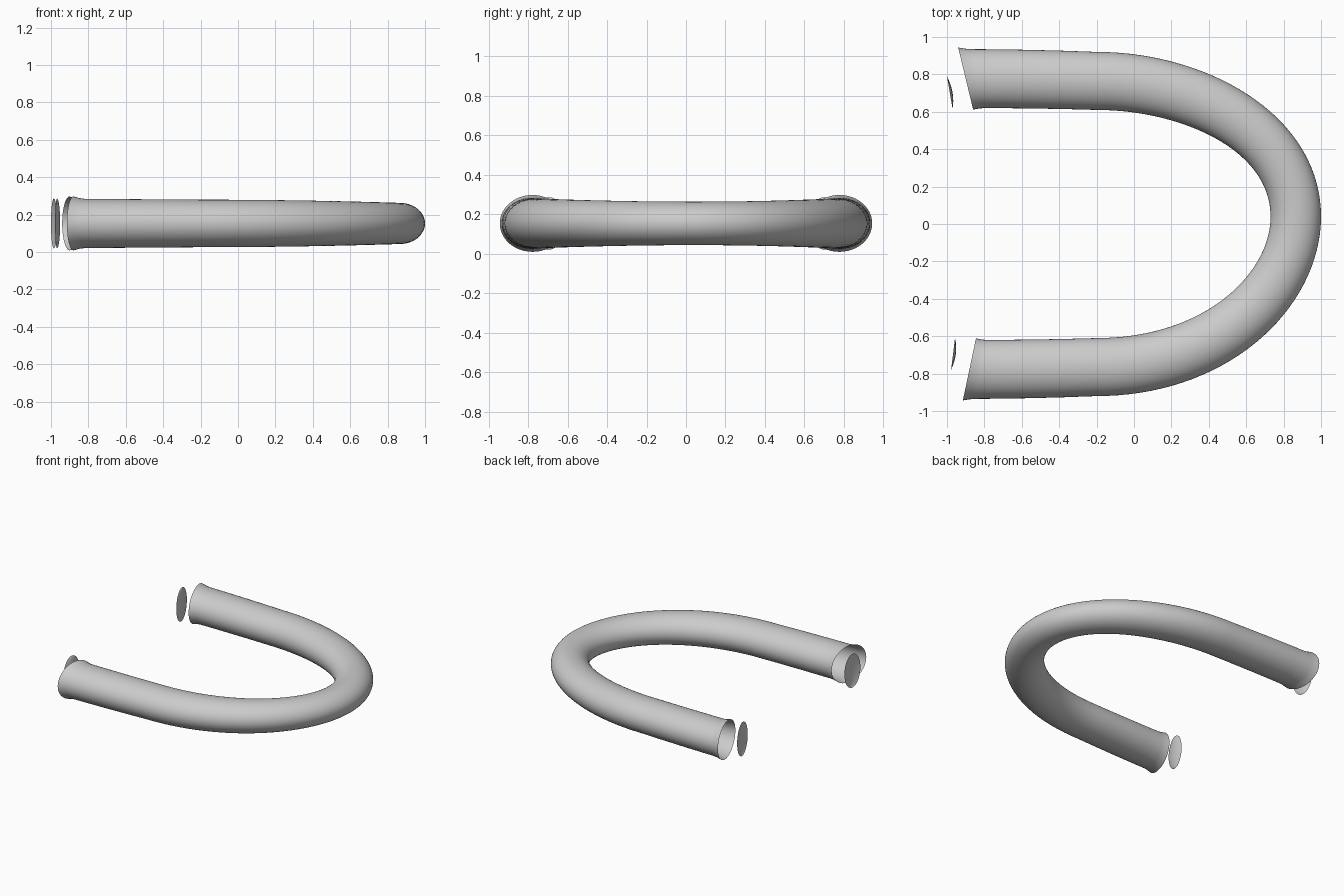
import bpy, bmesh, math
from mathutils import Vector

cube = bpy.data.objects.get("Cube")
if cube:
    bpy.data.objects.remove(cube, do_unlink=True)

MID_Z = 0.153
SIDES = 48

grey = bpy.data.materials.new("plain_grey")
grey.use_nodes = True
colour = (0.6, 0.6, 0.6, 1)
grey.diffuse_color = colour
bsdf = next(n for n in grey.node_tree.nodes if n.type == "BSDF_PRINCIPLED")
bsdf.inputs["Base Color"].default_value = colour


def finish(bm, name):
    bmesh.ops.recalc_face_normals(bm, faces=bm.faces)
    mesh = bpy.data.meshes.new(name)
    bm.to_mesh(mesh)
    bm.free()
    mesh.materials.append(grey)
    obj = bpy.data.objects.new(name, mesh)
    bpy.context.collection.objects.link(obj)
    for p in mesh.polygons:
        p.use_smooth = True
    return obj


def arm(side, outer_x, inner_x):
    """Stations (outer point, inner point, half height) from open end to bend."""
    out = []
    for t in (0, 0.02, 0.05, 0.09, 0.25, 0.5, 0.75):
        flare = 0.012 * max(0, 1 - t / 0.07)
        ox = outer_x + (-0.2 - outer_x) * t
        ix = inner_x + (-0.2 - inner_x) * t
        out.append((Vector((ox, side * (0.935 - 0.015 * t * t + flare * 0.7), 0)),
                    Vector((ix, side * (0.62 - 0.01 * t * t - flare * 0.7), 0)),
                    0.132 - 0.005 * t + flare))
    return out


def bend():
    """Stations round the half-ellipse joining both arms."""
    out = []
    for i in range(65):
        a = math.pi * (0.5 - i / 64)
        c, s = math.cos(a), math.sin(a)
        lean = 0.04 * c ** 3
        out.append((Vector((-0.2 + 1.2 * c, 0.92 * s + lean, 0)),
                    Vector((-0.2 + 0.93 * c, 0.61 * s + lean, 0)),
                    0.127 - 0.017 * c * c))
    return out


# Open-ended bent tube, swept from elliptical rings
stations = arm(1, -0.94, -0.86) + bend() + arm(-1, -0.915, -0.845)[::-1]
bm = bmesh.new()
rings = []
for outer, inner, height in stations:
    centre, half = (outer + inner) / 2, (outer - inner) / 2
    ring = []
    for k in range(SIDES):
        a = 2 * math.pi * k / SIDES
        ring.append(bm.verts.new(centre + half * math.cos(a)
                                 + Vector((0, 0, MID_Z + height * math.sin(a)))))
    rings.append(ring)
for r0, r1 in zip(rings, rings[1:]):
    for k in range(SIDES):
        n = (k + 1) % SIDES
        bm.faces.new((r0[k], r0[n], r1[n], r1[k]))
finish(bm, "bent_tube")


def end_sliver(name, near, far, bulge):
    """Thin lens-shaped shell beyond an open end."""
    near, far = Vector(near), Vector(far)
    bm = bmesh.new()
    rows = []
    for i in range(17):
        a = math.pi * (i / 16 - 0.5)
        w, z = math.cos(a), MID_Z + 0.133 * math.sin(a)
        mid = (near + far) / 2
        row = []
        for j in range(9):
            u = j / 4 - 1
            p = mid + (far - near) / 2 * u * w
            p.x += bulge * w * (1 - u * u)
            row.append(bm.verts.new((p.x, p.y, z)))
        rows.append(row)
    for r0, r1 in zip(rows, rows[1:]):
        for j in range(8):
            bm.faces.new((r0[j], r0[j + 1], r1[j + 1], r1[j]))
    bmesh.ops.remove_doubles(bm, verts=bm.verts, dist=0.0001)
    finish(bm, name)


end_sliver("back_end_sliver", (-0.97, 0.615, 0), (-1.0, 0.79, 0), 0.015)
end_sliver("front_end_sliver", (-0.957, -0.61, 0), (-0.978, -0.78, 0), 0.015)
